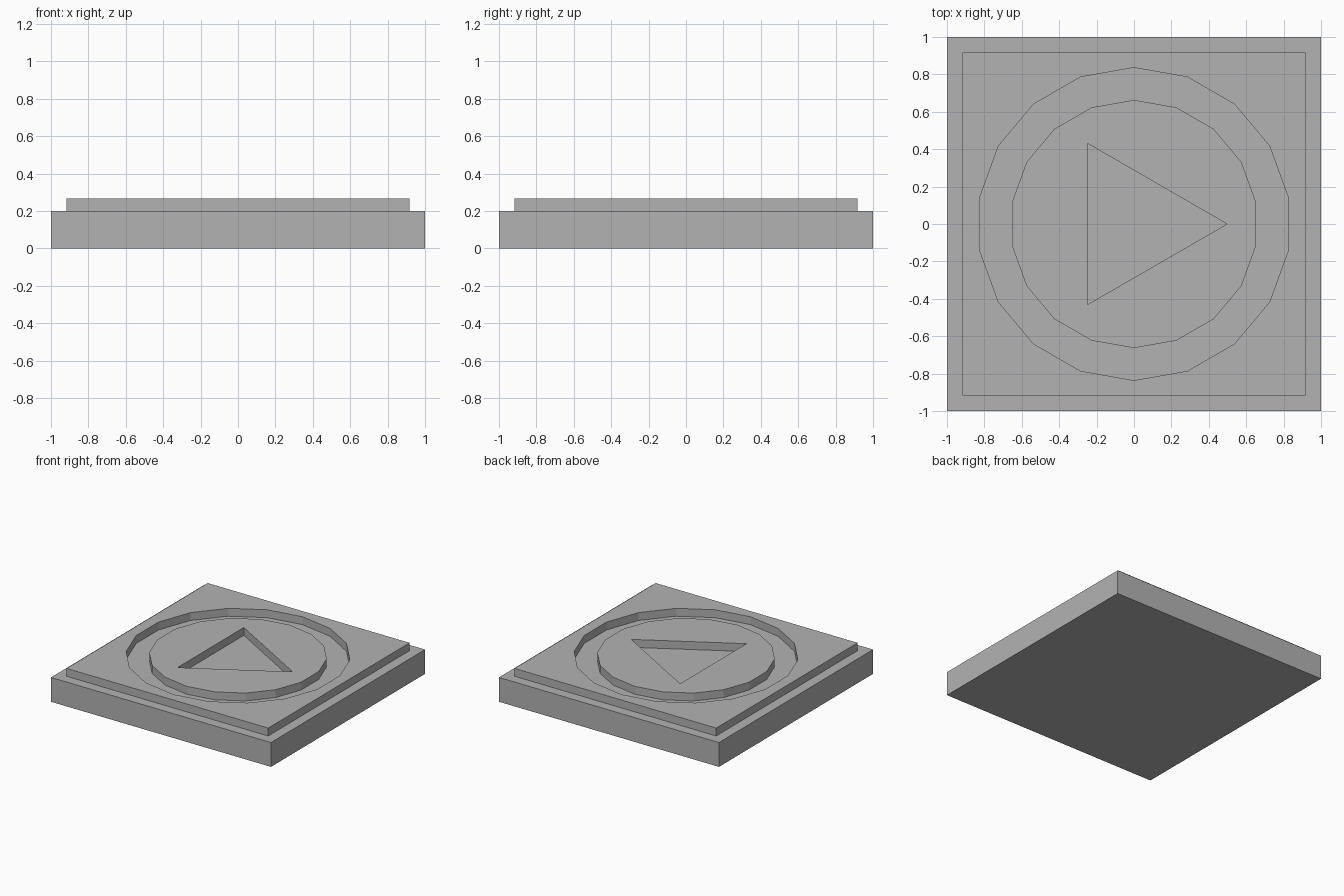
import bpy
from math import cos, sin, pi

cube = bpy.data.objects.get("Cube")
if cube:
    bpy.data.objects.remove(cube, do_unlink=True)

grey = bpy.data.materials.new("stone_grey")
grey.use_nodes = True
colour = (0.45, 0.45, 0.45, 1)
grey.diffuse_color = colour
grey.node_tree.nodes["Principled BSDF"].inputs["Base Color"].default_value = colour

BASE_TOP, PLATE_TOP, SUNK = 0.2, 0.265, 0.05


def ring(sides, radius, start):
    """Corner points of a regular polygon."""
    return [(radius * cos(start + 2 * pi * i / sides),
             radius * sin(start + 2 * pi * i / sides)) for i in range(sides)]


def plate(name, outlines, bottom, top):
    """Flat slab filled between nested outlines, turned into a mesh."""
    curve = bpy.data.curves.new(name, "CURVE")
    curve.dimensions = "2D"
    curve.fill_mode = "BOTH"
    curve.extrude = (top - bottom) / 2
    for outline in outlines:
        spline = curve.splines.new("POLY")
        spline.points.add(len(outline) - 1)
        for point, (x, y) in zip(spline.points, outline):
            point.co = (x, y, 0, 1)
        spline.use_cyclic_u = True
    source = bpy.data.objects.new(name + "_outline", curve)
    bpy.context.collection.objects.link(source)
    bpy.context.view_layer.update()
    mesh = bpy.data.meshes.new_from_object(source)
    bpy.data.objects.remove(source, do_unlink=True)
    mesh.materials.clear()
    mesh.materials.append(grey)
    for face in mesh.polygons:
        face.use_smooth = False
    obj = bpy.data.objects.new(name, mesh)
    obj.location.z = (top + bottom) / 2
    bpy.context.collection.objects.link(obj)
    return obj


# Square base slab
bpy.ops.mesh.primitive_cube_add(size=1, location=(0, 0, BASE_TOP / 2))
base = bpy.context.object
base.name = "base_slab"
base.scale = (2, 2, BASE_TOP)
base.data.materials.append(grey)

# Raised square border with a round opening, the outer wall of the groove
half = 0.917
square = [(-half, -half), (half, -half), (half, half), (-half, half)]
plate("raised_border", [square, ring(18, 0.836, pi / 2)],
      BASE_TOP - SUNK, PLATE_TOP)

# Centre disc with a triangular recess pointing to +x
plate("centre_disc", [ring(18, 0.663, pi / 2), ring(3, 0.497, 0)],
      BASE_TOP - SUNK, PLATE_TOP)
